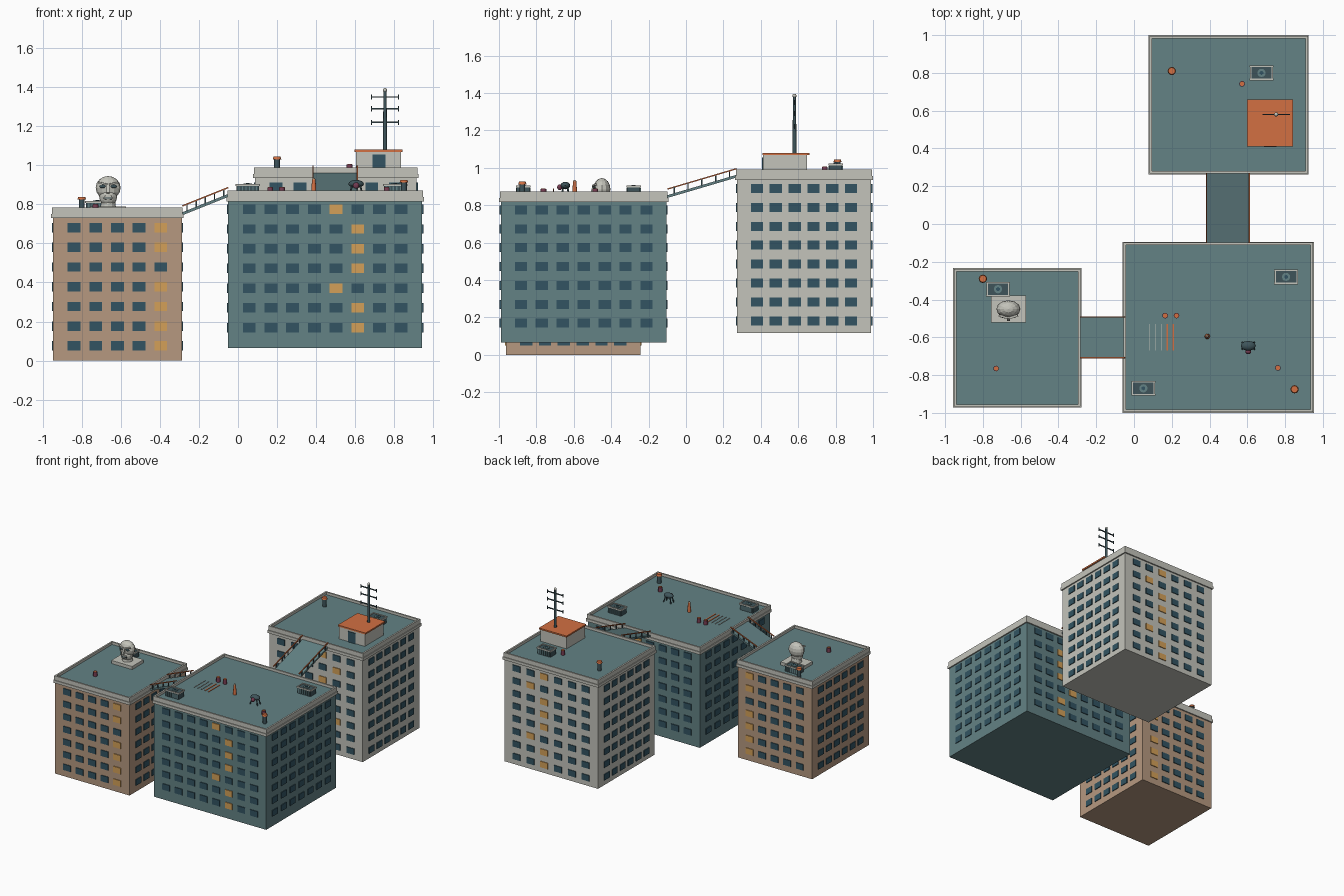
import bpy, bmesh, math
from mathutils import Vector, Matrix

if "Cube" in bpy.data.objects:
    bpy.data.objects.remove(bpy.data.objects["Cube"])


def material(name, rgb):
    lin = [((c / 255 + 0.055) / 1.055) ** 2.4 for c in rgb] + [1]
    m = bpy.data.materials.new(name)
    m.use_nodes = True
    m.diffuse_color = lin
    m.node_tree.nodes["Principled BSDF"].inputs["Base Color"].default_value = lin
    return m


TAN = material("tan plaster", (182, 153, 128))
TEAL = material("teal paint", (99, 130, 133))
GREY = material("pale stone", (196, 196, 187))
GLASS = material("dark glass", (50, 84, 98))
LIT = material("lit window", (212, 160, 88))
ORANGE = material("orange metal", (210, 112, 66))
DARK = material("dark metal", (62, 84, 90))
PLUM = material("plum paint", (122, 62, 84))


def finish(name, bm, *mats):
    me = bpy.data.meshes.new(name)
    bm.to_mesh(me)
    bm.free()
    for m in mats:
        me.materials.append(m)
    ob = bpy.data.objects.new(name, me)
    bpy.context.collection.objects.link(ob)
    return ob


def add_box(bm, centre, size, index=0, rot=Matrix()):
    mat = Matrix.Translation(centre) @ rot @ Matrix.Diagonal((*size, 1))
    verts = bmesh.ops.create_cube(bm, size=1, matrix=mat)["verts"]
    for f in {f for v in verts for f in v.link_faces}:
        f.material_index = index


def box(name, centre, size, mat, rot=Matrix()):
    bm = bmesh.new()
    add_box(bm, centre, size, 0, rot)
    return finish(name, bm, mat)


def cyl(name, base, r, h, mat, top=None, seg=12):
    bm = bmesh.new()
    bmesh.ops.create_cone(bm, cap_ends=True, segments=seg, radius1=r,
                          radius2=r if top is None else top, depth=h,
                          matrix=Matrix.Translation(Vector(base) + Vector((0, 0, h / 2))))
    return finish(name, bm, mat)


def ball(name, centre, radii, mat, seg=12):
    bm = bmesh.new()
    bmesh.ops.create_uvsphere(bm, u_segments=seg, v_segments=8, radius=1,
                              matrix=Matrix.Translation(centre) @ Matrix.Diagonal((*radii, 1)))
    return finish(name, bm, mat)


def beam(name, a, b, width, height, mat):
    a, b = Vector(a), Vector(b)
    rot = (b - a).to_track_quat('X', 'Z').to_matrix().to_4x4()
    return box(name, (a + b) / 2, ((b - a).length, width, height), mat, rot)


def building(name, x0, x1, y0, y1, z0, z1, wall, rows, low, lit):
    """Block with cornice, sunken roof and window grid; lit holds (row, column)."""
    c = Vector(((x0 + x1) / 2, (y0 + y1) / 2, 0))
    w, d = x1 - x0, y1 - y0
    bw, bd = w - 0.02, d - 0.02
    box(name + "_walls", c + Vector((0, 0, (z0 + z1 - 0.05) / 2)), (bw, bd, z1 - 0.05 - z0), wall)
    box(name + "_cornice", c + Vector((0, 0, z1 - 0.045)), (w, d, 0.022), GREY)
    # Parapet with roof sunk into it
    bm = bmesh.new()
    add_box(bm, c + Vector((0, 0, z1 - 0.017)), (w - 0.01, d - 0.01, 0.034))
    bm.normal_update()
    top = max(bm.faces, key=lambda f: f.calc_center_median().z)
    bmesh.ops.inset_region(bm, faces=[top], thickness=0.018)
    edge = bmesh.ops.extrude_discrete_faces(bm, faces=[top])["faces"][0]
    edge.material_index = 1
    bmesh.ops.translate(bm, verts=edge.verts, vec=(0, 0, -0.02))
    finish(name + "_roof", bm, GREY, TEAL)
    # Windows on all four sides
    bm = bmesh.new()
    for along, across, turn in ((bw, bd, 0), (bd, bw, 1)):
        n = round(along / 0.13)
        step = (along - 0.215) / (n - 1)
        for side in (-1, 1):
            for r in range(rows):
                for i in range(n):
                    u = (i - (n - 1) / 2) * step
                    v, z = side * across / 2, low + (rows - 1 - r) * 0.101
                    pos, size = ((v, u, z), (0.012, 0.066, 0.048)) if turn else ((u, v, z), (0.066, 0.012, 0.048))
                    add_box(bm, c + Vector(pos), size, int(not turn and (r, i) in lit))
    finish(name + "_windows", bm, GLASS, LIT)


building("tan_block", -0.957, -0.278, -0.972, -0.234, 0, 0.785, TAN, 7, 0.075,
         {(r, 4) for r in range(7) if r != 2})
building("teal_block", -0.06, 0.953, -1, -0.094, 0.065, 0.872, TEAL, 7, 0.169,
         {(r, 4 if r in (0, 4) else 5) for r in range(7)})
building("grey_block", 0.077, 0.925, 0.262, 1, 0.118, 0.99, GREY, 8, 0.182,
         {(r, 4 if r in (1, 5) else 3) for r in range(8)})
ROOF_A, ROOF_B, ROOF_C = 0.765, 0.852, 0.97


def bridge(name, a, b, half):
    """Sloping walkway with a railing on each side."""
    a, b = Vector(a), Vector(b)
    side = Vector((0, 0, 1)).cross(b - a).normalized() * half
    beam(name + "_deck", a, b, half * 2, 0.014, TEAL)
    up = Vector((0, 0, 0.04))
    for k, s in enumerate((side, -side)):
        beam(f"{name}_rail_{k}", a + s + up, b + s + up, 0.007, 0.007, ORANGE)
        for i in range(5):
            p = a.lerp(b, (i + 0.5) / 5) + s
            box(f"{name}_post_{k}_{i}", p + up / 2, (0.007, 0.007, 0.04), DARK)


bridge("west_bridge", (-0.285, -0.6, 0.752), (-0.05, -0.6, 0.846), 0.108)
bridge("north_bridge", (0.497, -0.1, 0.846), (0.497, 0.27, 0.955), 0.113)

# Rooftop cooling units
for i, (x, y, z) in enumerate(((-0.72, -0.345, ROOF_A), (0.05, -0.87, ROOF_B),
                               (0.805, -0.28, ROOF_B), (0.675, 0.8, ROOF_C))):
    n = f"cooling_unit_{i}"
    box(n + "_case", (x, y, z + 0.024), (0.115, 0.07, 0.048), DARK)
    for s in (-1, 1):
        box(f"{n}_rim_y{s}", (x, y + s * 0.035, z + 0.048), (0.125, 0.008, 0.01), GREY)
        box(f"{n}_rim_x{s}", (x + s * 0.058, y, z + 0.048), (0.008, 0.07, 0.01), GREY)
        for k in range(6):
            box(f"{n}_fin_{s}_{k}", (x - 0.045 + k * 0.018, y + s * 0.036, z + 0.022),
                (0.007, 0.006, 0.036), TEAL)
    cyl(n + "_fan", (x, y, z + 0.048), 0.022, 0.006, TEAL)
    cyl(n + "_hub", (x, y, z + 0.053), 0.011, 0.004, GLASS, seg=6)

# Chimney pipes with caps
for i, (x, y, z) in enumerate(((-0.8, -0.29, ROOF_A), (0.85, -0.875, ROOF_B), (0.2, 0.81, ROOF_C))):
    cyl(f"chimney_{i}_pipe", (x, y, z), 0.015, 0.06, DARK)
    cyl(f"chimney_{i}_cap", (x, y, z + 0.06), 0.022, 0.014, ORANGE, 0.018)

# Small barrels
for i, (x, y, z) in enumerate(((-0.73, -0.765, ROOF_A), (0.165, -0.485, ROOF_B), (0.225, -0.485, ROOF_B),
                               (0.762, -0.762, ROOF_B), (0.572, 0.742, ROOF_C))):
    cyl(f"barrel_{i}", (x, y, z), 0.015, 0.034, PLUM)
    cyl(f"barrel_{i}_lid", (x, y, z + 0.034), 0.012, 0.004, ORANGE)

# Bollard and painted roof stripes
cyl("bollard", (0.388, -0.595, ROOF_B), 0.014, 0.075, ORANGE, 0.009)
cyl("bollard_tip", (0.388, -0.595, ROOF_B + 0.075), 0.009, 0.009, TAN, 0.004)
for i in range(5):
    box(f"roof_stripe_{i}", (0.08 + i * 0.032, -0.6, ROOF_B + 0.002),
        (0.008 if i > 2 else 0.003, 0.14, 0.004), ORANGE if i > 2 else GREY)

# Roof hut with door and aerial
box("hut_walls", (0.72, 0.53, 1.02), (0.23, 0.235, 0.1), GREY)
box("hut_roof", (0.72, 0.535, 1.074), (0.245, 0.25, 0.012), ORANGE)
box("hut_door", (0.722, 0.411, 1.012), (0.066, 0.008, 0.085), GLASS)
cyl("aerial_mast", (0.753, 0.58, 1.08), 0.011, 0.3, DARK, 0.008)
ball("aerial_tip", (0.753, 0.58, 1.385), (0.011, 0.011, 0.011), GREY)
for i, z in enumerate((1.22, 1.29, 1.35)):
    box(f"aerial_bar_{i}", (0.753, 0.58, z), (0.14, 0.007, 0.007), DARK)
    for s in (-1, 1):
        box(f"aerial_end_{i}_{s}", (0.753 + s * 0.069, 0.58, z), (0.006, 0.006, 0.026), DARK)

# Stone head on a plinth, facing the front
hx, hy = -0.665, -0.45
box("plinth", (hx, hy, 0.777), (0.185, 0.145, 0.026), GREY)
cyl("head_neck", (hx, hy, 0.785), 0.04, 0.04, GREY, 0.034)
ball("head_skull", (hx, hy, 0.885), (0.064, 0.046, 0.06), GREY)
ball("head_jaw", (hx, hy - 0.006, 0.84), (0.046, 0.04, 0.05), GREY)
beam("head_nose", (hx, hy - 0.042, 0.9), (hx, hy - 0.056, 0.858), 0.016, 0.016, GREY)
box("head_mouth", (hx, hy - 0.043, 0.833), (0.046, 0.012, 0.007), DARK)
for s in (-1, 1):
    ball(f"head_eye_{s}", (hx + s * 0.028, hy - 0.039, 0.892), (0.017, 0.008, 0.009), DARK)
    beam(f"head_brow_{s}", (hx + s * 0.006, hy - 0.047, 0.902), (hx + s * 0.05, hy - 0.034, 0.912),
         0.012, 0.009, GREY)
    box(f"head_lip_{s}", (hx, hy - 0.044, 0.833 + s * 0.008), (0.04, 0.012, 0.007), GREY)

# Small four-legged figure
px, py = 0.605, -0.645
ball("figure_body", (px, py, 0.905), (0.04, 0.026, 0.02), DARK)
ball("figure_head", (px, py - 0.03, 0.896), (0.016, 0.014, 0.016), PLUM)
for sx in (-1, 1):
    for sy in (-1, 1):
        beam(f"figure_leg_{sx}_{sy}", (px + sx * 0.02, py + sy * 0.012, 0.9),
             (px + sx * 0.032, py + sy * 0.018, ROOF_B), 0.007, 0.007, DARK)

# Smooth the round parts
for ob in bpy.context.scene.objects:
    ob.select_set(ob.type == 'MESH' and ob.name.startswith(("chimney", "barrel", "bollard", "aerial_m", "figure_b")))
    if ob.select_get():
        bpy.context.view_layer.objects.active = ob
bpy.ops.object.shade_smooth_by_angle(angle=math.radians(35))
